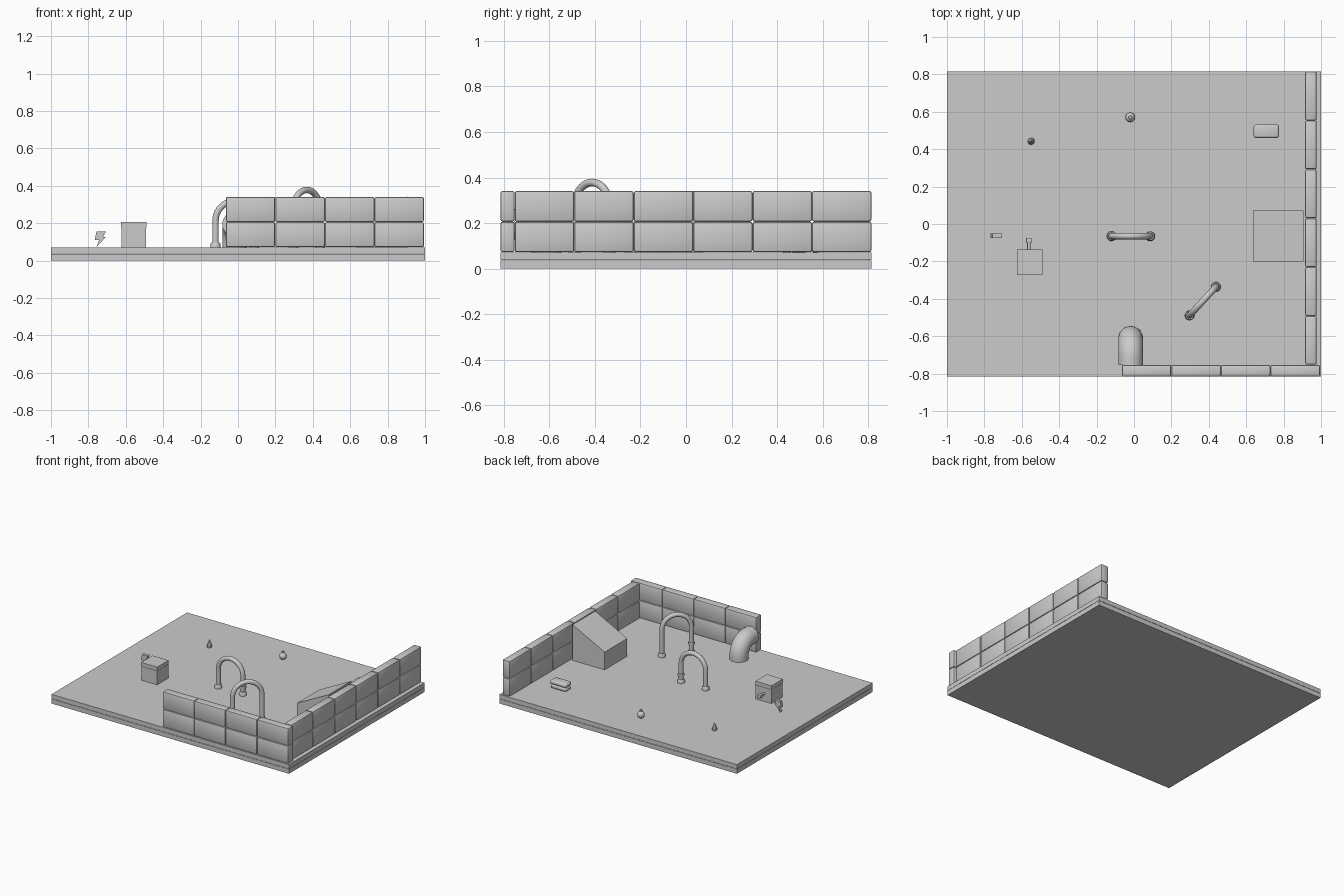
import bpy, bmesh, math
from mathutils import Vector

if "Cube" in bpy.data.objects:
    bpy.data.objects.remove(bpy.data.objects["Cube"])

grey = bpy.data.materials.new("plain grey")
grey.diffuse_color = (0.6, 0.6, 0.6, 1)
grey.use_nodes = True
grey.node_tree.nodes["Principled BSDF"].inputs["Base Color"].default_value = grey.diffuse_color
FLOOR = 0.07


def finish(bm, name, smooth=False):
    bmesh.ops.recalc_face_normals(bm, faces=bm.faces)
    me = bpy.data.meshes.new(name)
    bm.to_mesh(me)
    bm.free()
    me.materials.append(grey)
    ob = bpy.data.objects.new(name, me)
    bpy.context.collection.objects.link(ob)
    if smooth:
        bpy.ops.object.select_all(action='DESELECT')
        ob.select_set(True)
        bpy.context.view_layer.objects.active = ob
        bpy.ops.object.shade_smooth_by_angle(angle=math.radians(40))
    return ob


def box(name, x0, x1, y0, y1, z0, z1, bevel=0.0, segs=2):
    bm = bmesh.new()
    bmesh.ops.create_cube(bm, size=1)
    for v in bm.verts:
        v.co = Vector(((x0 + x1) / 2 + v.co.x * (x1 - x0),
                       (y0 + y1) / 2 + v.co.y * (y1 - y0),
                       (z0 + z1) / 2 + v.co.z * (z1 - z0)))
    if bevel:
        bmesh.ops.bevel(bm, geom=bm.edges[:], offset=bevel, segments=segs,
                        profile=0.5, affect='EDGES')
    return finish(bm, name, bevel > 0)


def prism(name, pts, offset):
    """Extrude a flat outline along an offset."""
    bm = bmesh.new()
    f = bm.faces.new([bm.verts.new(p) for p in pts])
    ext = bmesh.ops.extrude_face_region(bm, geom=[f], use_keep_orig=True)
    for v in ext["geom"]:
        if isinstance(v, bmesh.types.BMVert):
            v.co += Vector(offset)
    return finish(bm, name)


def lathe(name, x, y, profile, n=20):
    """Spin (radius, z) pairs around a vertical axis."""
    bm = bmesh.new()
    rings = [[bm.verts.new((x + r * math.cos(2 * math.pi * i / n),
                            y + r * math.sin(2 * math.pi * i / n), z))
              for i in range(n)] for r, z in profile]
    for a, b in zip(rings, rings[1:]):
        for i in range(n):
            bm.faces.new((a[i], a[(i + 1) % n], b[(i + 1) % n], b[i]))
    bm.faces.new(rings[0])
    bm.faces.new(rings[-1])
    return finish(bm, name, True)


def tube(name, path, side, r, n=16):
    """Sweep a circle along a path lying in a plane with normal 'side'."""
    path, side = [Vector(p) for p in path], Vector(side).normalized()
    bm = bmesh.new()
    rings = []
    for i, p in enumerate(path):
        t = (path[min(i + 1, len(path) - 1)] - path[max(i - 1, 0)]).normalized()
        u = t.cross(side)
        rings.append([bm.verts.new(p + r * (math.cos(2 * math.pi * k / n) * side
                                            + math.sin(2 * math.pi * k / n) * u))
                      for k in range(n)])
    for a, b in zip(rings, rings[1:]):
        for k in range(n):
            bm.faces.new((a[k], a[(k + 1) % n], b[(k + 1) % n], b[k]))
    bm.faces.new(rings[0])
    bm.faces.new(rings[-1])
    return finish(bm, name, True)


# two-layer floor
box("floor_lower_slab", -1, 1, -0.815, 0.815, 0, 0.035)
box("floor_upper_slab", -1, 1, -0.815, 0.815, 0.037, FLOOR)

# low walls of rounded blocks, two courses high
for row, z in enumerate((0.072, 0.207)):
    for i in range(4):
        x = -0.065 + i * 0.265
        box(f"front_wall_block_{row}_{i}", x, x + 0.264, -0.815, -0.753,
            z, z + 0.134, 0.009)
    for i in range(6):
        y = -0.752 + i * 0.2612
        box(f"side_wall_block_{row}_{i}", 0.915, 0.977, y, y + 0.2602,
            z, z + 0.134, 0.009)

# sloped block against the side wall
prism("sloped_block", [(0.635, -0.2, FLOOR), (0.905, -0.2, FLOOR),
                       (0.905, -0.2, 0.342), (0.635, -0.2, 0.205)], (0, 0.272, 0))

# crate with lid and tap
box("crate_body", -0.624, -0.491, -0.271, -0.137, FLOOR, 0.176)
box("crate_lid", -0.625, -0.49, -0.272, -0.136, 0.178, 0.206)
tube("crate_tap_neck", [(-0.562, -0.137, 0.13), (-0.562, -0.1, 0.13)], (1, 0, 0), 0.009, 12)
box("crate_tap_handle", -0.577, -0.547, -0.102, -0.074, 0.117, 0.143, 0.004)

# bolt-shaped plate
bolt = [(-0.757, 0.156), (-0.706, 0.156), (-0.722, 0.127), (-0.707, 0.127),
        (-0.757, 0.072), (-0.742, 0.111), (-0.766, 0.111)]
prism("bolt_plate", [(x, -0.074, z) for x, z in bolt], (0, 0.022, 0))


# arched pipes with feet
def hoop(name, a, b, top):
    a, b = Vector(a), Vector(b)
    mid, half = (a + b) / 2, (b - a) / 2
    zc = top - half.length
    pts = [(a.x, a.y, FLOOR), (a.x, a.y, (FLOOR + zc) / 2)]
    for i in range(21):
        t = math.pi * i / 20
        p = mid - half * math.cos(t)
        pts.append((p.x, p.y, zc + half.length * math.sin(t)))
    pts += [(b.x, b.y, (FLOOR + zc) / 2), (b.x, b.y, FLOOR)]
    tube(name + "_pipe", pts, (-half.y, half.x, 0), 0.017)
    for k, p in enumerate((a, b)):
        lathe(f"{name}_foot_{k}", p.x, p.y,
              [(0.026, FLOOR), (0.026, 0.09), (0.02, 0.098)])


hoop("middle_hoop", (-0.12, -0.065), (0.087, -0.065), 0.318)
hoop("corner_hoop", (0.297, -0.489), (0.438, -0.336), 0.378)
lathe("corner_hoop_collar", 0.297, -0.489, [(0.022, 0.14), (0.025, 0.15), (0.022, 0.16)])
lathe("middle_hoop_collar", 0.087, -0.065, [(0.022, 0.12), (0.025, 0.13), (0.022, 0.14)])

# large elbow from the front wall to the floor
R = 0.1
elbow = [(-0.018, -0.755, 0.195)]
for i in range(13):
    t = math.pi / 2 * i / 12
    elbow.append((-0.018, -0.712 + R * math.sin(t), 0.095 + R * math.cos(t)))
elbow.append((-0.018, -0.612, FLOOR))
tube("elbow_pipe", elbow, (1, 0, 0), 0.066, 28)

# round ornament
ball = [(0.026 * math.sin(math.pi * i / 12), 0.095 - 0.026 * math.cos(math.pi * i / 12))
        for i in range(1, 11)]
lathe("round_ornament", -0.02, 0.57, ball + [(0.009, 0.121), (0.009, 0.133)])

# stacked rounded pads
box("lower_pad", 0.642, 0.773, 0.462, 0.53, FLOOR, 0.1, 0.012, 3)
box("upper_pad", 0.64, 0.775, 0.46, 0.532, 0.1, 0.131, 0.012, 3)

# small flame ornament
lathe("flame_ornament", -0.55, 0.442,
      [(0.016, FLOOR), (0.019, 0.082), (0.014, 0.1), (0.006, 0.118), (0.001, 0.128)], 8)
